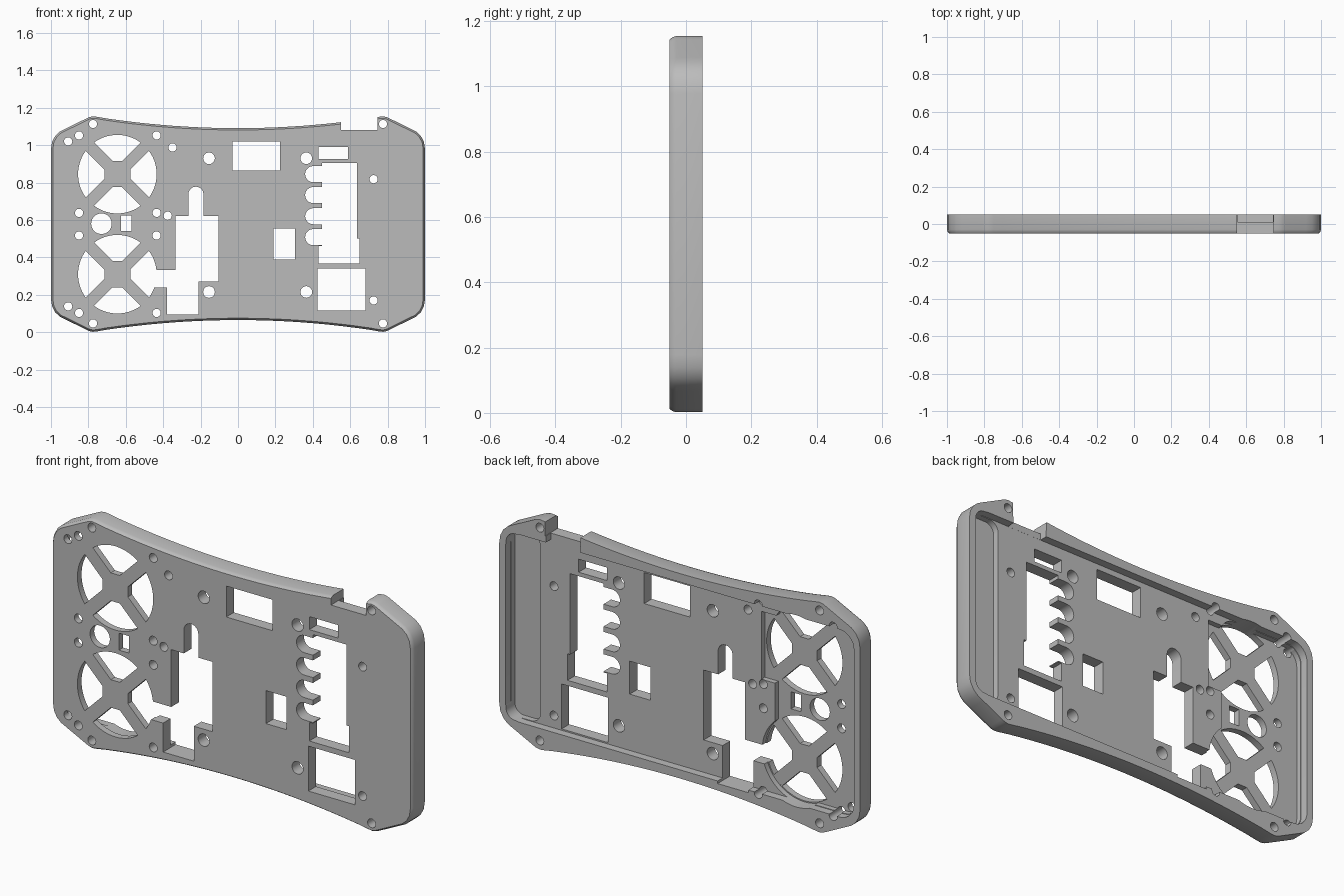
import bpy, bmesh
from math import sin, cos, pi, sqrt, atan2
from mathutils import Vector

cube = bpy.data.objects.get("Cube")
if cube:
    bpy.data.objects.remove(cube, do_unlink=True)

FRONT, BACK = -0.05, 0.05
MID = 0.578                      # height of the plate's centre line
FLOOR, THIN = 0.01, -0.017       # back surfaces of the main and thinned floors

grey = bpy.data.materials.new("mid grey")
grey.use_nodes = True
colour = (0.5, 0.5, 0.5, 1)
grey.diffuse_color = colour
grey.node_tree.nodes["Principled BSDF"].inputs["Base Color"].default_value = colour


def loft(name, rings):
    """Solid from rings of (x, z) points, each at its own y."""
    bm = bmesh.new()
    loops = [[bm.verts.new((x, y, z)) for x, z in pts] for y, pts in rings]
    for a, b in zip(loops, loops[1:]):
        for i in range(len(a)):
            bm.faces.new((a[i - 1], a[i], b[i], b[i - 1]))
    bm.faces.new(loops[0])
    bm.faces.new(loops[-1])
    bmesh.ops.recalc_face_normals(bm, faces=bm.faces)
    mesh = bpy.data.meshes.new(name)
    bm.to_mesh(mesh)
    bm.free()
    mesh.materials.append(grey)
    obj = bpy.data.objects.new(name, mesh)
    bpy.context.collection.objects.link(obj)
    return obj


def arc(cx, cz, r, a0, a1, n):
    return [(cx + r * cos(a0 + (a1 - a0) * i / n), cz + r * sin(a0 + (a1 - a0) * i / n))
            for i in range(n + 1)]


def circle(cx, cz, r, n=32):
    return arc(cx, cz, r, 0, 2 * pi, n)[:-1]


def rect(x0, x1, z0, z1):
    return [(x0, z0), (x1, z0), (x1, z1), (x0, z1)]


def rounded(x0, x1, z0, z1, r):
    centres = [(x1 - r, z1 - r), (x0 + r, z1 - r), (x0 + r, z0 + r), (x1 - r, z0 + r)]
    return [p for i, (x, z) in enumerate(centres)
            for p in arc(x, z, r, i * pi / 2, (i + 1) * pi / 2, 8)]


def inset(pts, d):
    """Move a counter-clockwise outline inward by d."""
    out = []
    for i, p in enumerate(pts):
        a, b = Vector(pts[i - 1]), Vector(pts[(i + 1) % len(pts)])
        t = (b - a).normalized()
        out.append((p[0] - t.y * d, p[1] + t.x * d))
    return out


# Outer outline: one quarter, mirrored to the other three
quarter = [(1, 0.40), (0.994, 0.44), (0.977, 0.472), (0.952, 0.495), (0.92, 0.511),
           (0.81, 0.565), (0.795, 0.572), (0.775, 0.576), (0.75, 0.573)]
quarter += [(x, 0.513 + 0.063 * (x / 0.775) ** 2) for x in [0.7 - 0.07 * i for i in range(10)]]
half = quarter + [(0, 0.513)] + [(-x, z) for x, z in reversed(quarter)]
outline = [(x, MID + z) for x, z in half] + [(-x, MID - z) for x, z in half]
plate = loft("controller_plate", [(FRONT, inset(outline, 0.01)), (-0.042, inset(outline, 0.004)),
                                  (-0.03, outline), (BACK, outline)])


def cut(pts, y0=-0.2, y1=0.2):
    cutter = loft("cutter", [(y0, pts), (y1, pts)])
    cutter.hide_render = True
    mod = plate.modifiers.new("cut", "BOOLEAN")
    mod.operation, mod.solver, mod.object = "DIFFERENCE", "EXACT", cutter
    bpy.context.view_layer.update()
    result = bpy.data.meshes.new_from_object(
        plate.evaluated_get(bpy.context.evaluated_depsgraph_get()))
    plate.modifiers.clear()
    plate.data = result
    bpy.data.objects.remove(cutter, do_unlink=True)


# Recesses in the back: main pocket, end pocket, fan side
FAN_X, FAN_R = -0.645, 0.21
FANS = (0.845, 0.31)
cut(rounded(-0.965, 0.965, 0.108, 1.048, 0.08), FLOOR)
cut(rounded(0.8, 0.962, 0.111, 1.045, 0.05), -0.02)
cut(rounded(-0.962, -0.5, 0.111, 1.045, 0.077), THIN)
cut(rect(-0.55, -0.425, 0.66, 1.0), THIN + 0.0003)
cut(circle(FAN_X, FANS[1], FAN_R + 0.006, 48), THIN + 0.0006)

# Notch in the top edge
cut(rect(0.55, 0.745, 1.08, 1.3))
cut(rect(0.553, 0.742, 1.0, 1.3), FLOOR + 0.0005)

# Fan grilles: four wedge openings leave a cross of spokes
a, f = 0.045, 0.07
edge = (sqrt(2 * FAN_R ** 2 - a * a) - a) / 2
ang = atan2(edge + a, edge)
wedge = [(a - f, f), (f - a, f)] + arc(0, 0, FAN_R, ang, pi - ang, 14)
for cz in FANS:
    for k in range(4):
        c, s = cos(k * pi / 2), sin(k * pi / 2)
        cut([(FAN_X + x * c - z * s, cz + x * s + z * c) for x, z in wedge])

# Large stepped opening with a round-topped slot
cut([(-0.335, 0.62), (-0.335, 0.333), (-0.45, 0.333), (-0.45, 0.24), (-0.38, 0.24),
     (-0.38, 0.095), (-0.21, 0.095), (-0.21, 0.27), (-0.105, 0.27), (-0.105, 0.62),
     (-0.185, 0.62)] + arc(-0.225, 0.738, 0.04, 0, pi, 14) + [(-0.265, 0.62)])

# Tall opening with finger-shaped side bays
cut([(0.45, 0.905), (0.45, 0.46), (0.43, 0.46), (0.43, 0.367), (0.65, 0.367),
     (0.65, 0.5), (0.635, 0.5), (0.635, 0.905)])
for z in (0.845, 0.733, 0.62, 0.508):
    cut(arc(0.402, z, 0.043, pi / 2, 3 * pi / 2, 14) + [(0.46, z - 0.043), (0.46, z + 0.043)])

# Rectangular windows
for window in ((-0.03, 0.225, 0.865, 1.02), (0.19, 0.305, 0.39, 0.555),
               (0.43, 0.588, 0.925, 0.99), (0.425, 0.682, 0.115, 0.34),
               (-0.625, -0.57, 0.54, 0.625)):
    cut(rect(*window))

# Round holes
cut(circle(-0.73, 0.58, 0.055))
for x in (-0.155, 0.365):
    for z in (0.215, 0.93):
        cut(circle(x, z, 0.031))
screws = [(x, cz + d) for x in (-0.85, -0.435) for cz in FANS for d in (-0.207, 0.207)]
screws += [(x, z) for x in (-0.775, 0.775) for z in (0.047, 1.113)]
screws += [(-0.908, 0.138), (-0.908, 1.02), (-0.35, 0.988), (-0.376, 0.623),
           (0.725, 0.17), (0.725, 0.818)]
for x, z in screws:
    cut(circle(x, z, 0.022, 24))

# Smooth the curved walls, keep the edges crisp
bpy.ops.object.select_all(action="DESELECT")
plate.select_set(True)
bpy.context.view_layer.objects.active = plate
bpy.ops.object.shade_smooth_by_angle(angle=0.5)
